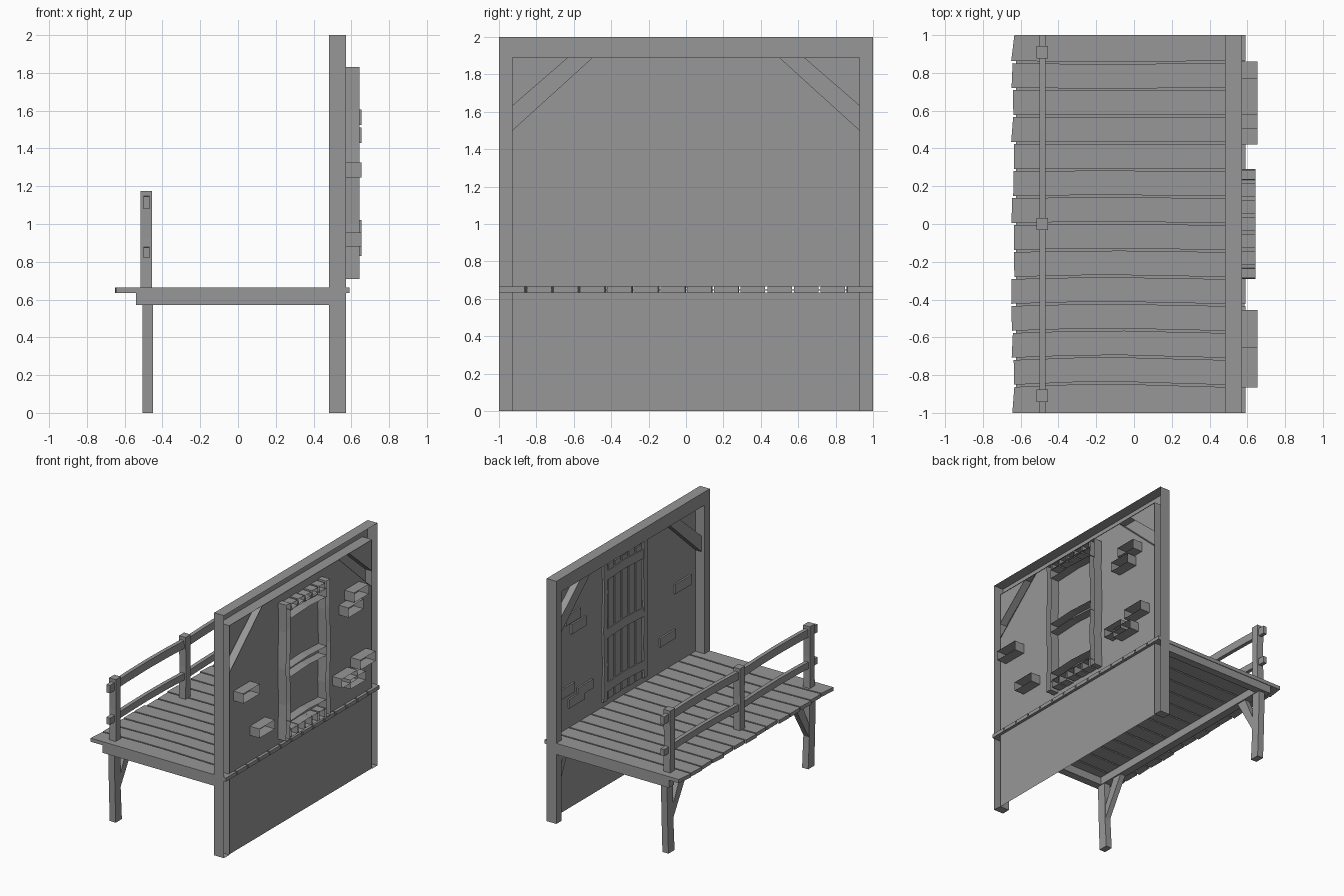
import bpy, bmesh, math, random
from mathutils import Vector

if "Cube" in bpy.data.objects:
    bpy.data.objects.remove(bpy.data.objects["Cube"])

random.seed(4)

# dark grey timber and plaster
grey = bpy.data.materials.new('dark_grey')
grey.diffuse_color = (.31, .31, .31, 1)
grey.use_nodes = True
grey.node_tree.nodes["Principled BSDF"].inputs["Base Color"].default_value = grey.diffuse_color


def prism(name, pts, lo, hi, axis, open_back=False):
    """Extrude a flat outline along an axis; optionally leave the far cap open."""
    def place(p, h):
        if axis == 'x':
            return Vector((h, p[0], p[1]))
        return Vector((p[0], p[1], h))
    bm = bmesh.new()
    a = [bm.verts.new(place(p, lo)) for p in pts]
    b = [bm.verts.new(place(p, hi)) for p in pts]
    n = len(pts)
    bm.faces.new(a)
    back = bm.faces.new(b)
    for i in range(n):
        j = (i + 1) % n
        bm.faces.new((a[i], a[j], b[j], b[i]))
    bmesh.ops.recalc_face_normals(bm, faces=bm.faces)
    if open_back:
        bmesh.ops.delete(bm, geom=[back], context='FACES_ONLY')
    me = bpy.data.meshes.new(name)
    bm.to_mesh(me)
    bm.free()
    me.materials.append(grey)
    ob = bpy.data.objects.new(name, me)
    bpy.context.collection.objects.link(ob)
    return ob


def rect(y0, y1, z0, z1):
    return [(y0, z0), (y1, z0), (y1, z1), (y0, z1)]


def box(name, x0, x1, y0, y1, z0, z1, open_back=False):
    return prism(name, rect(y0, y1, z0, z1), x0, x1, 'x', open_back)


def flip(pts, s):
    return [(s * p[0], p[1]) for p in pts]


def sheet(name, polys, x):
    verts, faces = [], []
    for p in polys:
        faces.append(tuple(range(len(verts) + len(p) - 1, len(verts) - 1, -1)))
        verts += [(x, y, z) for y, z in p]
    me = bpy.data.meshes.new(name)
    me.from_pydata(verts, [], faces)
    me.materials.append(grey)
    ob = bpy.data.objects.new(name, me)
    bpy.context.collection.objects.link(ob)


# wall frame: hollow timber arch, open at the back
prism('wall_frame', [(-1, 0), (-1, 2), (1, 2), (1, 0), (.93, 0), (.93, 1.89), (-.93, 1.89), (-.93, 0)],
      .483, .572, 'x', True)

# plaster panels with gaps left behind the corner braces
corner = [(.93, 1.63), (.93, 1.89), (.63, 1.89)]
sheet('upper_panel', [
    [(-.93, .665), (.93, .665), (.93, 1.50), (.5, 1.89), (-.5, 1.89), (-.93, 1.50)],
    corner, flip(corner, -1)[::-1]], .566)
sheet('lower_panel', [rect(-.93, .93, 0, .635)], .566)

# corner braces, open at the back
for s, side in ((1, 'right'), (-1, 'left')):
    prism(f'{side}_corner_brace', flip([(.93, 1.50), (.93, 1.63), (.63, 1.89), (.5, 1.89)], s),
          .51, .572, 'x', True)

# wall bricks: hollow blocks passing through the panel
bricks = [(.58, .77, 1.525, 1.605), (.505, .70, 1.43, 1.51), (.66, .86, .94, 1.02),
          (.42, .62, .88, .955), (.53, .73, .83, .905),
          (-.865, -.65, 1.245, 1.325), (-.655, -.455, .88, .955)]
for i, (y0, y1, z0, z1) in enumerate(bricks):
    box(f'wall_brick_{i}', .552, .655, y0, y1, z0, z1, True)

# door: edge boards, planks and battens
for s in (-1, 1):
    prism('door_edge_board', flip([(.24, .71), (.29, .71), (.28, 1.0), (.29, 1.3), (.28, 1.6), (.285, 1.83),
                                   (.235, 1.83), (.23, 1.6), (.24, 1.3), (.23, 1.0)], s), .548, .642, 'x', True)
for i in range(5):
    y = -.18 + i * .09
    t = random.uniform(0, .02)
    box('door_plank', .556, .5655, y - .038, y + .038, .79, 1.77, True)
    box('door_plank_top', .556, .642, y - .038, y + .038, 1.77, 1.825 - t, True)
    box('door_plank_bottom', .556, .642, y - .038, y + .038, .715 + t, .79, True)
for z in (.78, 1.22, 1.70):
    prism('door_batten', [(-.24, z), (0, z + .012), (.24, z), (.24, z + .075), (0, z + .087), (-.24, z + .075)],
          .55, .642, 'x', True)

# deck planks with wavy edges
xs = [-.3, -.05, .2, .483, .59]


def gap_line(i, off):
    if i in (0, 14):
        return [(x, -1 + i / 7) for x in [-.645] + xs]
    amp = (7 - i) / 7 * .012 + .006
    return [(x, -1 + i / 7 + off + (amp * math.sin((x + .65) * 3.1) if x < .483 else 0))
            for x in [-.645] + xs]


for i in range(14):
    a, b = gap_line(i, .006), gap_line(i + 1, -.006)
    a[0] = (-.64 + random.uniform(-.012, .008), a[0][1])
    b[0] = (-.64 + random.uniform(-.012, .008), b[0][1])
    prism(f'deck_plank_{i}', a + b[::-1], .635, .665, 'z')

# thin backing board that closes the gaps between planks
box('deck_backing', -.625, .585, -.99, .99, .645, .65)

# beams under the deck
for s, side in ((1, 'right'), (-1, 'left')):
    y0, y1 = sorted((s * .93, s * .995))
    box(f'{side}_deck_beam', -.54, .483, y0, y1, .57, .635)
box('front_deck_beam', -.51, -.445, -.93, .93, .57, .635)

# legs and their braces
for s, side in ((1, 'right'), (-1, 'left')):
    prism(f'{side}_leg', flip([(.87, 0), (.95, 0), (.96, .25), (.97, .58), (.89, .58), (.885, .25)], s),
          -.505, -.45, 'x')
    prism(f'{side}_leg_brace', flip([(.89, .25), (.89, .36), (.79, .575), (.70, .575)], s), -.5, -.455, 'x')
    prism(f'{side}_wall_brace', flip([(.93, .26), (.93, .35), (.83, .63), (.76, .63)], s), .51, .56, 'x')

# railing posts and rails
for y in (-.91, 0, .91):
    prism('rail_post', [(y - .033, .66), (y + .033, .66), (y + .028, .92), (y + .033, 1.175),
                        (y - .033, 1.175), (y - .028, .92)], -.515, -.455, 'x')
for z, h in ((1.08, .065), (.82, .055)):
    ys = [-1 + k * .25 for k in range(9)]
    low = [(y, z + .012 * math.sin(abs(y) * math.pi)) for y in ys]
    prism('hand_rail', low + [(y, w + h) for y, w in low[::-1]], -.5, -.468, 'x')
